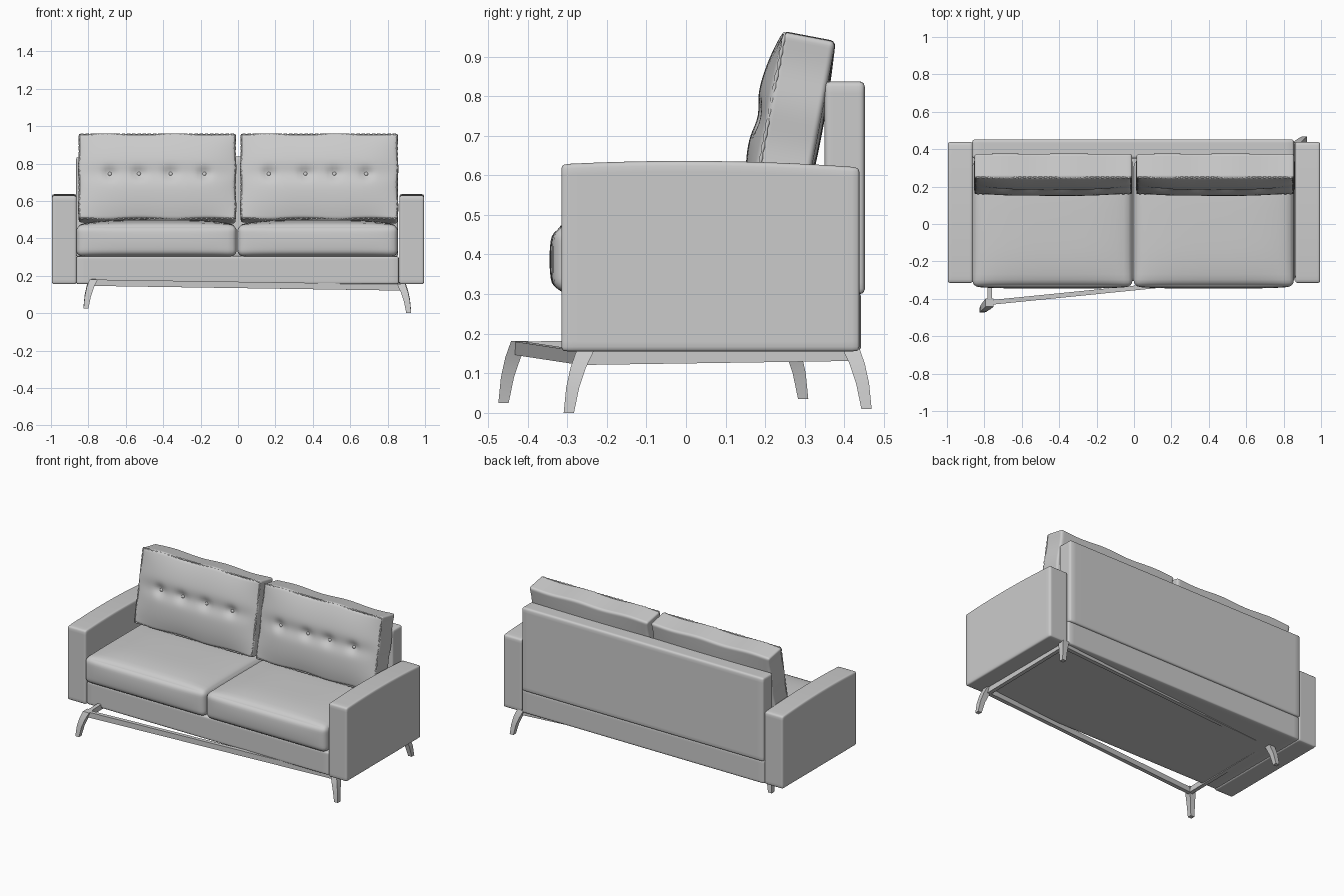
import bpy, bmesh, math
from mathutils import Vector, Matrix

if "Cube" in bpy.data.objects:
    bpy.data.objects.remove(bpy.data.objects["Cube"])


def finish(bm, name, matrix=None, angle=40):
    bmesh.ops.recalc_face_normals(bm, faces=bm.faces)
    me = bpy.data.meshes.new(name)
    bm.to_mesh(me)
    bm.free()
    ob = bpy.data.objects.new(name, me)
    bpy.context.collection.objects.link(ob)
    if matrix:
        ob.matrix_world = matrix
    bpy.ops.object.select_all(action='DESELECT')
    ob.select_set(True)
    bpy.context.view_layer.objects.active = ob
    bpy.ops.object.shade_smooth_by_angle(angle=math.radians(angle))
    return ob


def soft_box(name, lo, hi, r, cuts=17, shape=None, matrix=None, warp=2.0):
    """Rounded box on a grid; shape(p, u) may move each point (u in -1..1)."""
    lo, hi = Vector(lo), Vector(hi)
    mid, half = (lo + hi) / 2, (hi - lo) / 2
    bm = bmesh.new()
    bmesh.ops.create_cube(bm, size=2)
    bmesh.ops.subdivide_edges(bm, edges=bm.edges, cuts=cuts, use_grid_fill=True)
    for v in bm.verts:
        # crowd the grid lines towards the edges
        u = Vector([math.copysign(1 - (1 - min(1, abs(c))) ** warp, c) for c in v.co])
        p = Vector([u[i] * half[i] for i in range(3)])
        inner = Vector([max(-(half[i] - r), min(half[i] - r, p[i])) for i in range(3)])
        p = inner + (p - inner).normalized() * r + mid
        v.co = shape(p, u) if shape else p
    return finish(bm, name, matrix)


def tube(name, pts, radii, thick, matrix=None, cyclic=True):
    cu = bpy.data.curves.new(name, 'CURVE')
    cu.dimensions = '3D'
    cu.bevel_depth = thick
    cu.bevel_resolution = 1
    sp = cu.splines.new('POLY')
    sp.points.add(len(pts) - 1)
    for q, p, rad in zip(sp.points, pts, radii):
        q.co = (*p, 1)
        q.radius = rad
    sp.use_cyclic_u = cyclic
    ob = bpy.data.objects.new(name, cu)
    bpy.context.collection.objects.link(ob)
    if matrix:
        ob.matrix_world = matrix


# base and backrest
soft_box("base", (-0.865, -0.305, 0.155), (0.86, 0.442, 0.305), 0.012)
soft_box("backrest", (-0.865, 0.35, 0.3), (0.855, 0.452, 0.837), 0.014)


# arms with a gently crowned top
def arm_shape(p, u):
    if u.z > 0:
        p.z += u.z * (0.012 * (1 - u.y ** 2) - 0.004 * u.y)
    return p


for side, x0 in (("left", -0.995), ("right", 0.863)):
    soft_box(side + "_arm", (x0, -0.315, 0.155), (x0 + 0.132, 0.438, 0.624), 0.012,
             shape=arm_shape)


# seat cushions
def seat_shape(p, u):
    flat = (1 - u.x ** 4) * (1 - abs(u.y) ** 4)
    if u.z > 0:
        p.z += u.z * 0.028 * flat
    if u.y < 0:
        p.y += u.y * 0.01 * (1 - u.x ** 4) * (1 - u.z ** 2)
    return p


for side, x0 in (("left", -0.865), ("right", -0.003)):
    soft_box(side + "_seat_cushion", (x0, -0.335, 0.303), (x0 + 0.858, 0.34, 0.472), 0.035,
             shape=seat_shape)

# tufted back cushions: built upright, then leaned back
HX, HY, HZ = 0.42, 0.067, 0.232
BUTTON_Z = 0.012
for side, cx, bx in (("left", -0.432, (-0.685, -0.53, -0.36, -0.18)),
                     ("right", 0.434, (0.165, 0.36, 0.515, 0.685))):
    mat = Matrix.Translation((cx, 0.268, 0.72)) @ Matrix.Rotation(math.radians(-10.8), 4, 'X')
    spots = [x - cx for x in bx]

    def bulge(x, z):
        ux, uz = min(1, abs(x / HX)), min(1, abs(z / HZ))
        b = 0.036 * (1 - ux ** 4) * (1 - uz ** 2.5)
        b -= 0.012 * math.exp(-((z - BUTTON_Z) / 0.045) ** 2) * (1 - ux ** 4)
        for s in spots:
            d2 = (x - s) ** 2 + (z - BUTTON_Z) ** 2
            b -= 0.02 * math.exp(-d2 / 0.0009)
        return b

    def cushion_shape(p, u):
        if u.y < 0:
            p.y += u.y * bulge(p.x, p.z)
        else:
            p.y += u.y * 0.01 * (1 - u.x ** 2) * (1 - u.z ** 2)
        p.z += 0.004 * u.z * math.sin(p.x * 17)
        p.x += 0.003 * u.x * math.sin(p.z * 30)
        return p

    soft_box(side + "_back_cushion", (-HX, -HY, -HZ), (HX, HY, HZ), 0.014, cuts=47,
             shape=cushion_shape, matrix=mat, warp=1.35)

    # gathered seam round the front face
    a, c, n = HX - 0.004, HZ - 0.004, 60
    corners = [Vector(q) for q in ((-a, -HY + .004, -c), (a, -HY + .004, -c),
                                   (a, -HY + .004, c), (-a, -HY + .004, c))]
    pts = []
    for i in range(4):
        m = n if i % 2 == 0 else n // 2
        pts += [corners[i].lerp(corners[(i + 1) % 4], k / m) for k in range(m)]
    tube(side + "_cushion_seam", pts, [1.0 if k % 2 else 0.45 for k in range(len(pts))],
         0.006, mat)

    # buttons
    for k, s in enumerate(spots):
        bm = bmesh.new()
        bmesh.ops.create_uvsphere(bm, u_segments=12, v_segments=8, radius=0.011)
        bmesh.ops.scale(bm, vec=(1, 0.6, 1), verts=bm.verts)
        loc = Matrix.Translation((s, -HY - bulge(s, BUTTON_Z) - 0.002, BUTTON_Z))
        finish(bm, f"{side}_button_{k + 1}", mat @ loc)


# skewed leg frame: splayed tapering legs
def leg(name, x, y, z0, sx, sy):
    bm = bmesh.new()
    rings = []
    for off, z, w in ((0, 0.156, 0.022), (0.017, 0.115, 0.0195), (0.031, 0.065, 0.0165),
                      (0.041, 0, 0.013)):
        rings.append([bm.verts.new((x + sx * off + i * w, y + sy * off + j * w, z0 + z))
                      for i, j in ((-1, -1), (1, -1), (1, 1), (-1, 1))])
    for r0, r1 in zip(rings, rings[1:]):
        for i in range(4):
            bm.faces.new((r0[i], r0[(i + 1) % 4], r1[(i + 1) % 4], r1[i]))
    bm.faces.new(rings[0])
    bm.faces.new(rings[-1])
    finish(bm, name)


FEET = {"front_left": (-0.772, -0.42, 0.025, -1, -1), "front_right": (0.872, -0.255, 0.0, 1, -1),
        "back_right": (0.872, 0.415, 0.01, 1, 1), "back_left": (-0.772, 0.255, 0.035, -1, 1)}
for key, args in FEET.items():
    leg(key + "_leg", *args)


# rails joining the legs
def rail(name, p, q, w=0.025, h=0.034):
    p, q = Vector(p), Vector(q)
    side = (q - p).cross(Vector((0, 0, 1))).normalized() * w / 2
    up = Vector((0, 0, h / 2))
    bm = bmesh.new()
    ends = [[bm.verts.new(e + s * side + t * up) for s, t in ((-1, -1), (1, -1), (1, 1), (-1, 1))]
            for e in (p, q)]
    for i in range(4):
        j = (i + 1) % 4
        bm.faces.new((ends[0][i], ends[0][j], ends[1][j], ends[1][i]))
    bm.faces.new(ends[0])
    bm.faces.new(ends[1])
    finish(bm, name)


tops = [(x, y, z + 0.138) for x, y, z, _, _ in FEET.values()]
for k, nm in enumerate(("front_rail", "right_rail", "back_rail", "left_rail")):
    rail(nm, tops[k], tops[(k + 1) % 4])
